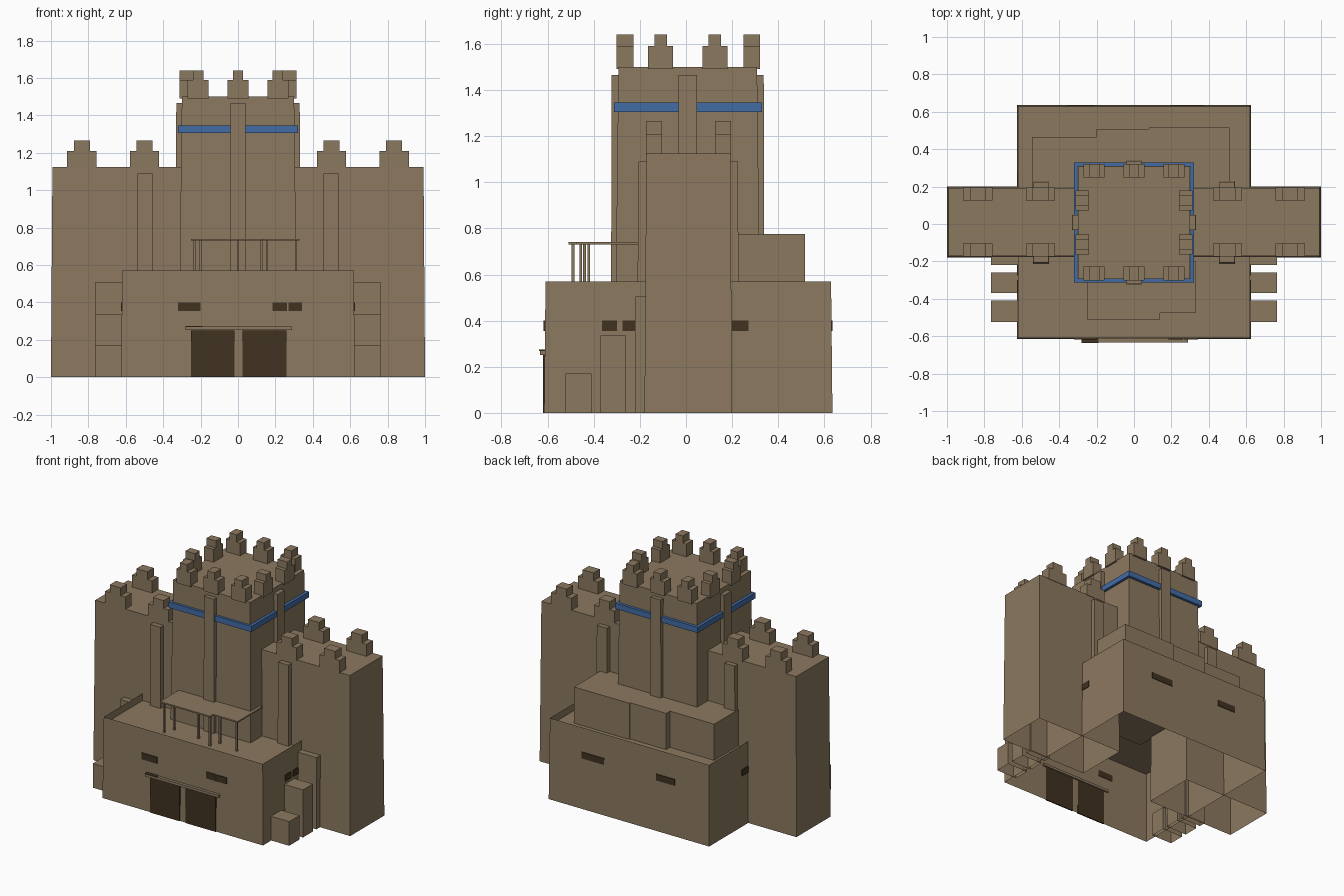
import bpy, bmesh

if "Cube" in bpy.data.objects:
    bpy.data.objects.remove(bpy.data.objects["Cube"], do_unlink=True)


def material(name, rgb):
    m = bpy.data.materials.new(name)
    m.use_nodes = True
    m.diffuse_color = (*rgb, 1)
    m.node_tree.nodes["Principled BSDF"].inputs["Base Color"].default_value = (*rgb, 1)
    return m


STONE = material("brown stone", (0.26, 0.19, 0.115))
DARK = material("dark opening", (0.05, 0.032, 0.014))
BLUE = material("blue band", (0.055, 0.15, 0.38))


def add_box(bm, x, y, z, taper=0, open_bottom=False):
    """Box from (min, max) ranges; taper draws the top edges inwards."""
    verts = []
    for level, t in zip(z, (0, taper)):
        ring = [(x[0] + t, y[0] + t), (x[1] - t, y[0] + t),
                (x[1] - t, y[1] - t), (x[0] + t, y[1] - t)]
        verts.append([bm.verts.new((*p, level)) for p in ring])
    low, high = verts
    top = bm.faces.new(high)
    if not open_bottom:
        bm.faces.new(low[::-1])
    for i in range(4):
        j = (i + 1) % 4
        bm.faces.new((low[i], low[j], high[j], high[i]))
    return top


def finish(bm, name, mat):
    mesh = bpy.data.meshes.new(name)
    bm.to_mesh(mesh)
    bm.free()
    mesh.materials.append(mat)
    obj = bpy.data.objects.new(name, mesh)
    bpy.context.collection.objects.link(obj)
    return obj


def box(name, x, y, z, mat=STONE, **options):
    bm = bmesh.new()
    add_box(bm, x, y, z, **options)
    return finish(bm, name, mat)


def pair(name, x, y, z, mat=STONE, **options):
    """The same box on the left (+x) and the right."""
    box("left_" + name, x, y, z, mat, **options)
    box("right_" + name, (-x[1], -x[0]), y, z, mat, **options)


def around(c, half):
    return (c - half, c + half)


def merlon(name, cx, cy, z, wide, narrow, depth, mid, high, turned=False):
    """Stepped battlement: a wide block with a narrow block on top."""
    bm = bmesh.new()
    for w, levels in ((wide, (z, mid)), (narrow, (mid, high))):
        along, across = w / 2, depth / 2
        if turned:
            along, across = across, along
        add_box(bm, around(cx, along), around(cy, across), levels)
    finish(bm, name, STONE)


# Base hall with a sunken roof terrace behind a low rim
bm = bmesh.new()
roof = add_box(bm, (-.625, .625), (-.615, .635), (0, .57), .006, True)
bmesh.ops.inset_region(bm, faces=[roof], thickness=.04)
floor = bmesh.ops.extrude_discrete_faces(bm, faces=[roof])["faces"]
bmesh.ops.translate(bm, verts=floor[0].verts, vec=(0, 0, -.05))
finish(bm, "base_hall", STONE)

# Side towers with pilasters and battlements
pair("wing", (.295, 1), (-.18, .2), (0, 1.125), taper=.008, open_bottom=True)
pair("wing_front_pilaster", (.455, .54), (-.21, -.16), (.5, 1.09), taper=.003)
pair("wing_back_pilaster", (.455, .54), (.18, .228), (.5, 1.09), taper=.003)
for side in (-1, 1):
    for cx in (.5, .835):
        for cy in (-.138, .16):
            merlon("wing_merlon", side * cx, cy, 1.12, .157, .085, .07, 1.21, 1.265)

# Central tower with pilasters and a blue band
box("central_tower", (-.312, .312), (-.305, .32), (.5, 1.5), taper=.012)
pair("tower_side_pilaster", (.28, .333), (-.035, .05), (.5, 1.465), taper=.003)
box("tower_front_pilaster", (-.042, .042), (-.325, -.28), (.5, 1.465), taper=.003)
box("tower_back_pilaster", (-.042, .042), (.28, .34), (.5, 1.465), taper=.003)
box("tower_band", (-.322, .322), (-.312, .33), (1.305, 1.345), BLUE)

for cx in (-.213, 0, .213):
    for cy in (-.265, .285):
        merlon("tower_merlon", cx, cy, 1.49, .112, .056, .073, 1.59, 1.64)
for cx in (-.277, .277):
    for cy in (-.11, .125):
        merlon("tower_side_merlon", cx, cy, 1.49, .108, .054, .073, 1.59, 1.64, True)

# Stepped rear annex
for x, back in (((-.545, -.2), .465), ((-.2, .08), .507), ((.08, .51), .517)):
    box("rear_annex", x, (.15, back), (.5, .775))

# Terrace canopy on thin posts
box("terrace_canopy_long", (-.25, .14), (-.51, -.2), (.73, .74))
box("terrace_canopy_short", (.14, .33), (-.475, -.2), (.73, .74))
for cx, cy in ((-.232, -.49), (-.2, -.422), (.0, -.44),
               (.125, -.49), (.155, -.422), (.31, -.456)):
    box("canopy_post", around(cx, .006), around(cy, .006), (.51, .732))

# Buttress blocks rising towards the side towers
for y, top in (((-.523, -.41), .17), ((-.37, -.26), .335), ((-.22, -.17), .505)):
    pair("buttress", (.6, .765), y, (0, top), open_bottom=True)

# Entrance doors under a lintel
FRONT, BACK, SIDE = -.615, .634, .622
for x in ((-.25, -.02), (.025, .26)):
    box("door", x, (FRONT - .006, FRONT + .003), (0, .25), DARK)
box("door_lintel", (-.28, .29), (-.633, -.6), (.252, .27))
box("lintel_plate", (-.28, -.19), (-.637, -.612), (.268, .274), DARK)

# Narrow windows
SILL = (.355, .4)
for x in ((-.32, -.2), (.185, .262), (.27, .342)):
    box("front_window", x, around(FRONT + .002, .0045), SILL, DARK)
for x in ((.195, .37), (-.355, -.21)):
    box("back_window", x, around(BACK - .003, .0045), SILL, DARK)
for y in ((-.365, -.3), (-.275, -.222), (.2, .27)):
    pair("side_window", around(SIDE, .0045), y, SILL, DARK)
